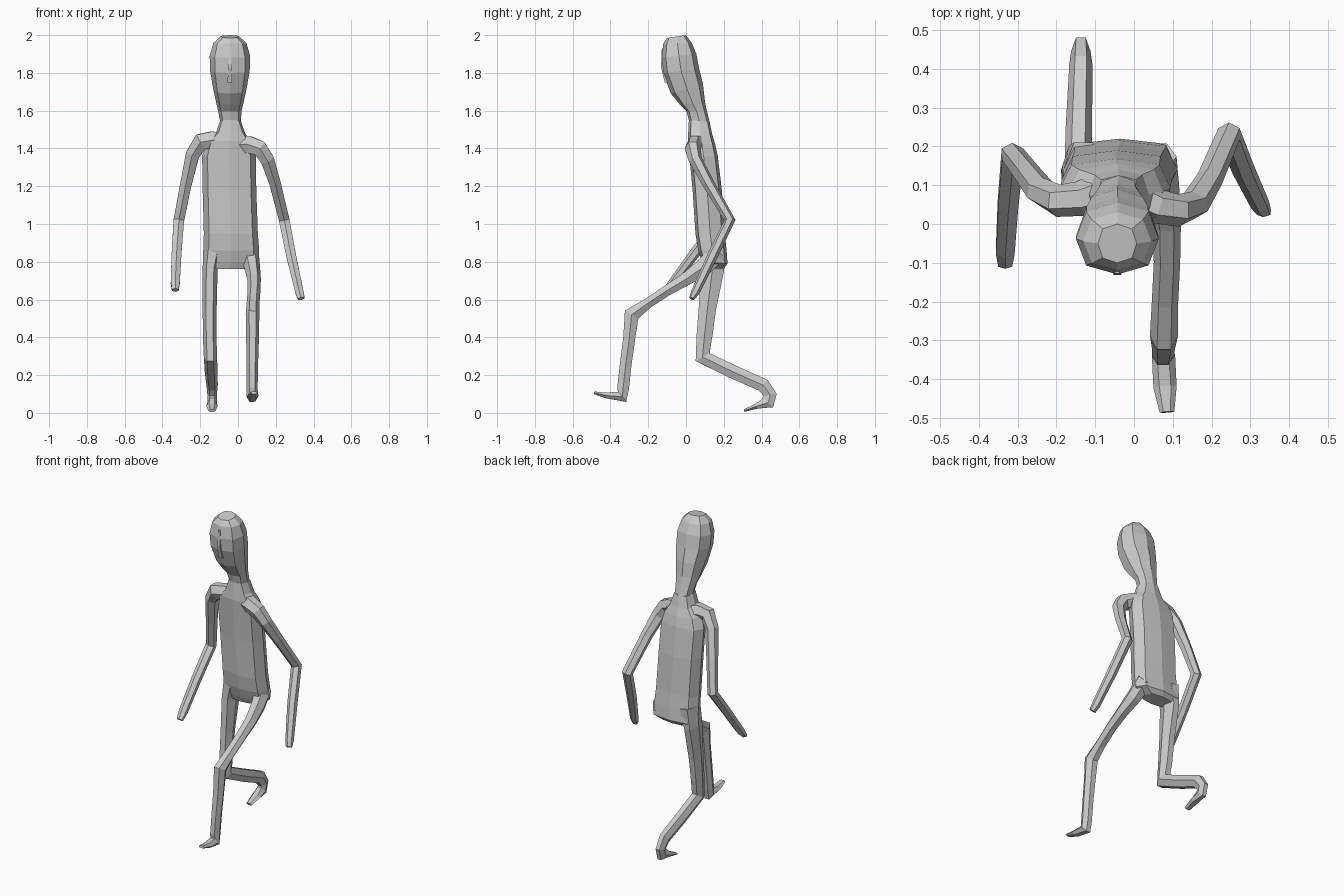
import bpy, bmesh, math
from mathutils import Vector


def loft(name, rings):
    """Skin a list of equal-length vertex rings and cap both ends."""
    bm = bmesh.new()
    vr = [[bm.verts.new(p) for p in r] for r in rings]
    n = len(vr[0])
    for a, b in zip(vr, vr[1:]):
        for i in range(n):
            j = (i + 1) % n
            bm.faces.new((a[i], a[j], b[j], b[i]))
    bm.faces.new(vr[0])
    bm.faces.new(vr[-1])
    bmesh.ops.recalc_face_normals(bm, faces=bm.faces)
    me = bpy.data.meshes.new(name)
    bm.to_mesh(me)
    bm.free()
    ob = bpy.data.objects.new(name, me)
    bpy.context.collection.objects.link(ob)
    return ob


def slab_ring(cx, hw, yf, zf, yb, zb, k=0.8):
    """Eight-sided, tiltable section between a front and a back point."""
    pts = []
    for s, t in ((1, 0), (k, k), (0, 1), (-k, k), (-1, 0), (-k, -k), (0, -1), (k, -k)):
        u = (t + 1) / 2
        pts.append((cx + hw * s, yf + (yb - yf) * u, zf + (zb - zf) * u))
    return pts


def limb(name, path, ref):
    """Six-sided tube; path holds x, y, z, half width along ref, half depth."""
    ref = Vector(ref)
    pts = [Vector(p[:3]) for p in path]
    rings = []
    for i, p in enumerate(pts):
        t = Vector()
        if i:
            t += (p - pts[i - 1]).normalized()
        if i < len(pts) - 1:
            t += (pts[i + 1] - p).normalized()
        t.normalize()
        a = (ref - t * ref.dot(t)).normalized()
        b = t.cross(a)
        w, d = path[i][3:]
        rings.append([p + a * w * math.cos(k * math.pi / 3)
                      + b * d / 0.866 * math.sin(k * math.pi / 3) for k in range(6)])
    return loft(name, rings)


# head, with jaw sloping back into the neck
collar = (-.04, .055, .015, 1.55, .125, 1.54)
loft("head", [slab_ring(*r, k=.75) for r in (
    (-.043, .05, -.10, 1.985, .0, 2.0),
    (-.043, .088, -.12, 1.955, .03, 1.96),
    (-.043, .107, -.13, 1.88, .055, 1.90),
    (-.043, .105, -.122, 1.80, .07, 1.82),
    (-.043, .088, -.08, 1.69, .09, 1.74),
    (-.043, .072, -.03, 1.63, .10, 1.65),
    (-.043, .062, .003, 1.595, .11, 1.60), collar)])

# nose ridge
loft("nose", [[(-.043 + x * w, y, z) for x, y in ((-1, -.08), (1, -.08), (1, yt), (-1, yt))]
              for w, yt, z in ((.006, -.128, 1.93), (.01, -.132, 1.83), (.012, -.113, 1.75))])

# neck base, chest and pelvis
loft("torso", [slab_ring(*r) for r in (
    collar,
    (-.04, .078, .012, 1.49, .14, 1.47),
    (-.045, .12, .01, 1.44, .155, 1.42),
    (-.048, .142, .018, 1.36, .168, 1.36),
    (-.045, .142, .035, 1.18, .19, 1.18),
    (-.038, .143, .05, .95, .205, .95),
    (-.036, .148, .065, .86, .215, .86),
    (-.036, .148, .085, .80, .22, .79),
    (-.045, .09, .10, .762, .20, .765))])

# arms, bent at the elbow with the hands forward
limb("right_arm", [
    (-.07, .09, 1.43, .05, .05), (-.14, .065, 1.445, .045, .045),
    (-.195, .06, 1.435, .042, .045), (-.24, .085, 1.37, .036, .036),
    (-.278, .135, 1.2, .032, .03), (-.313, .18, 1.02, .03, .028),
    (-.325, .05, .85, .028, .026), (-.332, -.07, .69, .023, .024),
    (-.332, -.105, .65, .014, .018)], (0, 1, 0))
limb("left_arm", [
    (-.01, .08, 1.42, .05, .05), (.06, .045, 1.42, .045, .045),
    (.115, .035, 1.40, .042, .042), (.155, .05, 1.34, .036, .036),
    (.195, .115, 1.22, .032, .03), (.245, .232, 1.02, .03, .028),
    (.282, .14, .83, .028, .026), (.325, .05, .64, .023, .022),
    (.335, .03, .605, .014, .018)], (0, 1, 0))

# forward leg
limb("left_leg", [
    (.06, .17, .85, .05, .05), (.075, .09, .77, .042, .045),
    (.085, 0, .708, .036, .034), (.085, -.10, .648, .034, .028),
    (.08, -.2, .582, .034, .027), (.077, -.288, .52, .036, .041),
    (.077, -.30, .40, .034, .032), (.076, -.32, .25, .03, .031),
    (.075, -.333, .13, .029, .031), (.076, -.338, .085, .03, .034),
    (.08, -.42, .092, .03, .015), (.085, -.485, .106, .019, .007)], (1, 0, 0))

# trailing leg
limb("right_leg", [
    (-.13, .145, .88, .05, .065), (-.148, .14, .76, .04, .062),
    (-.15, .113, .55, .037, .046), (-.15, .098, .41, .036, .042),
    (-.146, .088, .295, .035, .042), (-.142, .25, .217, .034, .036),
    (-.137, .41, .146, .03, .036), (-.137, .446, .095, .025, .035),
    (-.137, .435, .055, .025, .036), (-.138, .375, .036, .03, .014),
    (-.138, .308, .012, .02, .007)], (1, 0, 0))
